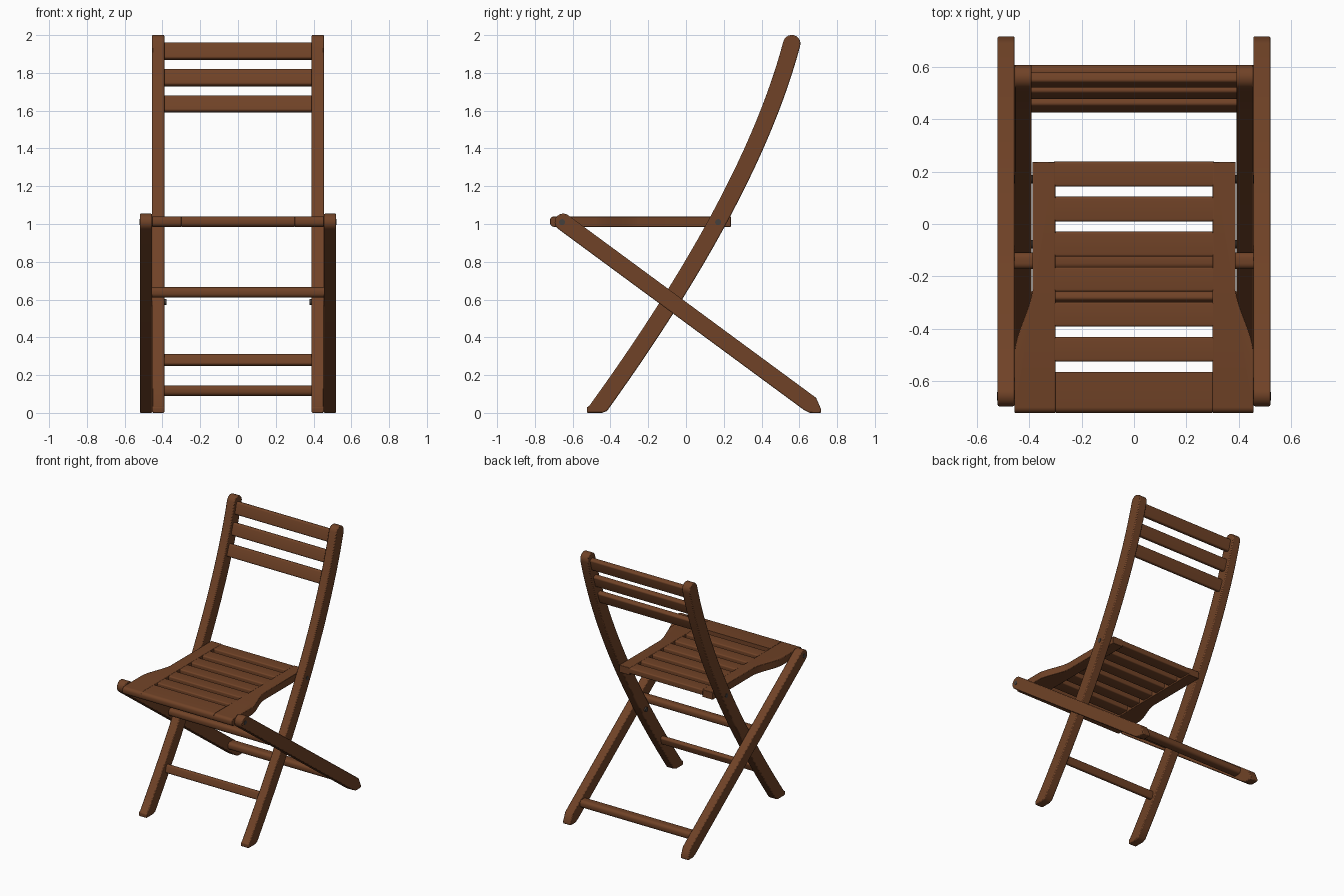
import bpy, bmesh, math
from mathutils import Vector

if "Cube" in bpy.data.objects:
    bpy.data.objects.remove(bpy.data.objects["Cube"])


def material(name, rgb):
    m = bpy.data.materials.new(name)
    m.diffuse_color = (*rgb, 1)
    m.use_nodes = True
    m.node_tree.nodes["Principled BSDF"].inputs["Base Color"].default_value = m.diffuse_color
    return m


WOOD = material("brown wood", (0.162, 0.055, 0.020))
METAL = material("dark metal", (0.06, 0.05, 0.045))


def finish(bm, name, mat=WOOD, mirror=False, bevel=0.006, segments=2):
    bmesh.ops.recalc_face_normals(bm, faces=bm.faces[:])
    me = bpy.data.meshes.new(name)
    bm.to_mesh(me)
    bm.free()
    ob = bpy.data.objects.new(name, me)
    bpy.context.collection.objects.link(ob)
    me.materials.append(mat)
    if bevel:
        b = ob.modifiers.new("rounded edges", 'BEVEL')
        b.width, b.segments, b.angle_limit = bevel, segments, math.radians(50)
    if mirror:
        ob.modifiers.new("mirror", 'MIRROR').use_mirror_merge = False
    bpy.ops.object.select_all(action='DESELECT')
    ob.select_set(True)
    bpy.context.view_layer.objects.active = ob
    bpy.ops.object.shade_smooth_by_angle(angle=math.radians(35))
    return ob


def prism(points, offset):
    """Extrude a closed 3D outline by an offset vector."""
    bm = bmesh.new()
    face = bm.faces.new([bm.verts.new(p) for p in points])
    ext = bmesh.ops.extrude_face_region(bm, geom=[face])
    bmesh.ops.translate(bm, vec=offset,
                        verts=[v for v in ext['geom'] if isinstance(v, bmesh.types.BMVert)])
    return bm


def arc(c, r, a0, a1, n=10):
    return [(c[0] + r * math.cos(a0 + (a1 - a0) * i / n),
             c[1] + r * math.sin(a0 + (a1 - a0) * i / n)) for i in range(n + 1)]


def bar(name, half_x, y, z, depth, height, tilt=0.0, radius=0.012, mat=WOOD):
    """Rounded cross bar along x; tilt turns its section in the yz plane."""
    ring = []
    d, h = depth / 2 - radius, height / 2 - radius
    for k, (sy, sz) in enumerate([(1, 1), (-1, 1), (-1, -1), (1, -1)]):
        ring += arc((sy * d, sz * h), radius, k * math.pi / 2, (k + 1) * math.pi / 2, 5)
    c, s = math.cos(tilt), math.sin(tilt)
    pts = [(-half_x, y + p * c - q * s, z + p * s + q * c) for p, q in ring]
    return finish(prism(pts, (2 * half_x, 0, 0)), name, mat, bevel=0)


# Curved posts: front feet rising to the backrest
P0, P1, P2 = Vector((-0.475, 0.01)), Vector((0.345, 1.143)), Vector((0.56, 1.955))
R = 0.046


def curve(t):
    p = P0 * (1 - t) ** 2 + P1 * 2 * t * (1 - t) + P2 * t * t
    d = ((P1 - P0) * (1 - t) + (P2 - P1) * t).normalized()
    return p, d


left, right = [], []
for i in range(25):
    p, d = curve(i / 24)
    n = Vector((d.y, -d.x))
    left.append(tuple(p - n * R))
    right.append(tuple(p + n * R))
a = math.atan2(-d.x, d.y)
outline = [(-0.445, 0), (-0.418, 0.01)] + [q for q in right if q[1] > 0.03]
outline += arc(P2, R, a, a + math.pi)[1:-1] + left[::-1] + [(-0.525, 0.03), (-0.525, 0)]
finish(prism([(0.39, y, z) for y, z in outline], (0.065, 0, 0)), "curved_post", mirror=True)

# Straight legs: seat front down to the rear feet
top = Vector((-0.65, 1.01))
u = Vector((0.805, -0.593))
n = Vector((0.593, 0.805)) * 0.045
a = math.atan2(n.y, n.x)
outline = arc(top, 0.045, a, a + math.pi, 14)
outline += [tuple(top - n + u * 1.615), (0.655, 0), (0.715, 0), (0.715, 0.02), tuple(top + n + u * 1.63)]
finish(prism([(0.455, y, z) for y, z in outline], (0.065, 0, 0)), "straight_leg", mirror=True)

# Backrest slats follow the lean of the posts
for i, z in enumerate((1.635, 1.775, 1.915)):
    p, d = min((curve(t / 400) for t in range(401)), key=lambda c: abs(c[0].y - z))
    bar(f"back_slat_{i + 1}", 0.395, p.x, z, 0.04, 0.09, -math.atan2(d.x, d.y))

# Stretchers
bar("front_stretcher", 0.395, -0.28, 0.28, 0.035, 0.06, -0.3)
bar("middle_stretcher", 0.46, -0.14, 0.638, 0.064, 0.055, 0, 0.022)
bar("rear_stretcher", 0.46, 0.568, 0.118, 0.075, 0.055, 0, 0.022)


def round_front(bm):
    """Round the horizontal edges along the front of the seat."""
    edges = [e for e in bm.edges if all(v.co.y < -0.71 for v in e.verts)
             and abs(e.verts[0].co.z - e.verts[1].co.z) < 0.001]
    bmesh.ops.bevel(bm, geom=edges, offset=0.022, segments=5, profile=0.5, affect='EDGES')
    return bm


# Seat rails flaring out at the front
Z0, Z1 = 0.985, 1.04
flare = []
for i in range(13):
    t = i / 12
    flare.append((0.387 + 0.068 * (t * t * (3 - 2 * t) * 0.6 + t * 0.4), -0.25 - 0.23 * t))
outline = [(0.30, -0.72), (0.30, 0.237), (0.387, 0.237)] + flare + [(0.455, -0.72)]
finish(round_front(prism([(x, y, Z0) for x, y in outline], (0, 0, Z1 - Z0))),
       "seat_rail", mirror=True, bevel=0.003)

# Seat slats
for i in range(6):
    bar(f"seat_slat_{i + 1}", 0.305, 0.19 - 0.1335 * i, 1.0175, 0.095, 0.043, 0, 0.009)
outline = [(-0.30, -0.72), (0.30, -0.72), (0.30, -0.565), (-0.30, -0.565)]
finish(round_front(prism([(x, y, Z0) for x, y in outline], (0, 0, Z1 - Z0))),
       "front_seat_board", bevel=0)

# Pivot pins
for name, x0, x1, y, z in (("seat_front_pin", 0.44, 0.522, -0.656, 1.01),
                           ("seat_back_pin", 0.37, 0.457, 0.17, 1.01),
                           ("cross_pin", 0.378, 0.47, -0.077, 0.588)):
    pts = [(x0, p, q) for p, q in arc((y, z), 0.016, 0, 2 * math.pi, 16)[:-1]]
    finish(prism(pts, (x1 - x0, 0, 0)), name, METAL, mirror=True, bevel=0)
